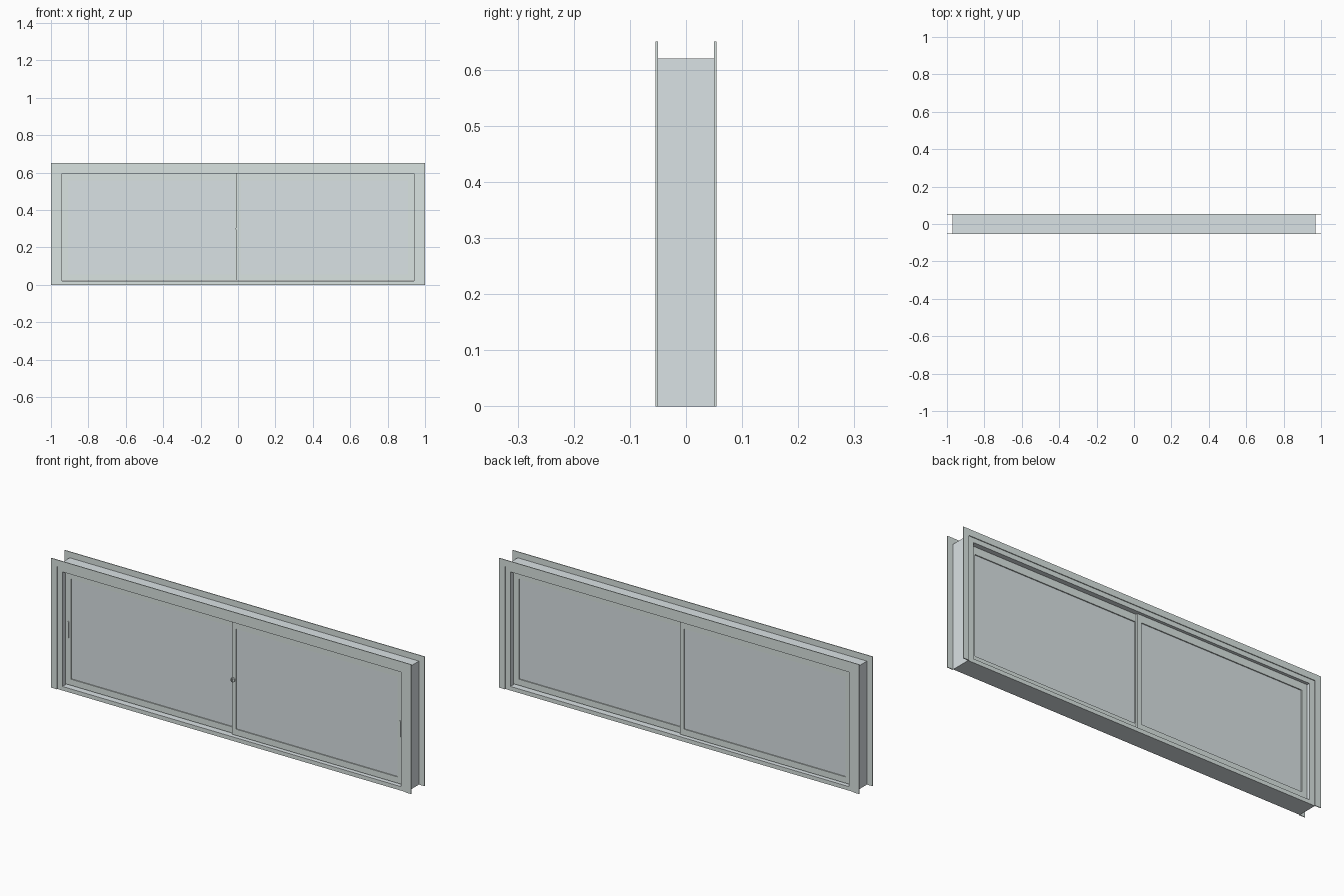
import bpy, bmesh, math

cube = bpy.data.objects.get("Cube")
if cube:
    bpy.data.objects.remove(cube, do_unlink=True)


def material(name, rgb):
    m = bpy.data.materials.new(name)
    m.use_nodes = True
    m.diffuse_color = (*rgb, 1)
    m.node_tree.nodes["Principled BSDF"].inputs["Base Color"].default_value = (*rgb, 1)
    return m


TRIM = material("pale_green_grey", (0.70, 0.77, 0.75))
PALE = material("pale_blue_grey", (0.70, 0.76, 0.78))


def prisms(name, outlines, y0, y1, mat):
    """Extrude outlines in the xz plane from y0 to y1, as one object."""
    bm = bmesh.new()
    for pts in outlines:
        face = bm.faces.new([bm.verts.new((x, y0, z)) for x, z in pts])
        new = bmesh.ops.extrude_face_region(bm, geom=[face])["geom"]
        verts = [v for v in new if isinstance(v, bmesh.types.BMVert)]
        bmesh.ops.translate(bm, verts=verts, vec=(0, y1 - y0, 0))
    bmesh.ops.recalc_face_normals(bm, faces=bm.faces)
    mesh = bpy.data.meshes.new(name)
    bm.to_mesh(mesh)
    bm.free()
    mesh.materials.append(mat)
    ob = bpy.data.objects.new(name, mesh)
    bpy.context.collection.objects.link(ob)
    return ob


def rect(x0, x1, z0, z1):
    return [(x0, z0), (x1, z0), (x1, z1), (x0, z1)]


def border(outer, inner):
    """Two full-height stiles with rails between them."""
    ax, bx, az, bz = outer
    cx, dx, cz, dz = inner
    return [rect(ax, cx, az, bz), rect(dx, bx, az, bz),
            rect(cx, dx, az, cz), rect(cx, dx, dz, bz)]


def capsule(cx, cz, half_w, half_h, steps=8):
    """Upright rounded-end outline."""
    pts = []
    for end in (0, 1):
        for i in range(steps + 1):
            a = math.pi * (end + i / steps)
            off = (half_h - half_w) * (1 - 2 * end)
            pts.append((cx + half_w * math.cos(a), cz + off + half_w * math.sin(a)))
    return pts


# Fixed outer frame; its outward and inward edges are the bluer grey
frame = prisms("outer_frame", border((-0.97, 0.97, 0, 0.62), (-0.94, 0.94, 0.02, 0.595)),
               -0.05, 0.05, TRIM)
frame.data.materials.append(PALE)
for poly in frame.data.polygons:
    poly.material_index = int(abs(poly.normal.y) < 0.5)

# Mitred casing strips around the sides and top, front and back
left_strip = [(-1, 0), (-0.968, 0), (-0.968, 0.618), (-1, 0.65)]
right_strip = [(-x, z) for x, z in left_strip]
top_strip = [left_strip[3], left_strip[2], right_strip[2], right_strip[3]]
for side, name in ((-1, "front_casing"), (1, "back_casing")):
    prisms(name, [left_strip, right_strip, top_strip],
           side * 0.0503, side * 0.0543, TRIM)

# Sliding sashes: on each face one leaf stands proud and overlaps the other
NEAR, FAR = 0.035, 0.025
for face, side_name in ((-1, "front"), (1, "back")):
    for leaf, depth, meet, glass_edge in (("near", NEAR, -0.01, 0.0125),
                                          ("far", FAR, 0.01, 0.015)):
        hand = -face if leaf == "near" else face
        outer = sorted((hand * meet, hand * 0.94))
        inner = sorted((hand * glass_edge, hand * 0.91))
        name = f"{side_name}_{leaf}"
        prisms(name + "_sash", border((*outer, 0.024, 0.595), (*inner, 0.055, 0.558)),
               face * depth, 0, TRIM)
        prisms(name + "_pane", [rect(*inner, 0.055, 0.558)],
               face * (depth - 0.005), 0, PALE)

# Finger pulls on the outer stiles of the front
for name, x, depth in (("left_finger_pull", 0.925, NEAR), ("right_finger_pull", -0.925, FAR)):
    prisms(name, [capsule(x, 0.3, 0.005, 0.042)], -depth - 0.004, -depth, TRIM)

# Round lock with a small key tab on the meeting stile
prisms("lock_barrel", [capsule(-0.002, 0.3, 0.011, 0.011)], -0.042, -NEAR, TRIM)
prisms("lock_tab", [rect(-0.004, 0, 0.292, 0.308)], -0.048, -0.042, TRIM)
